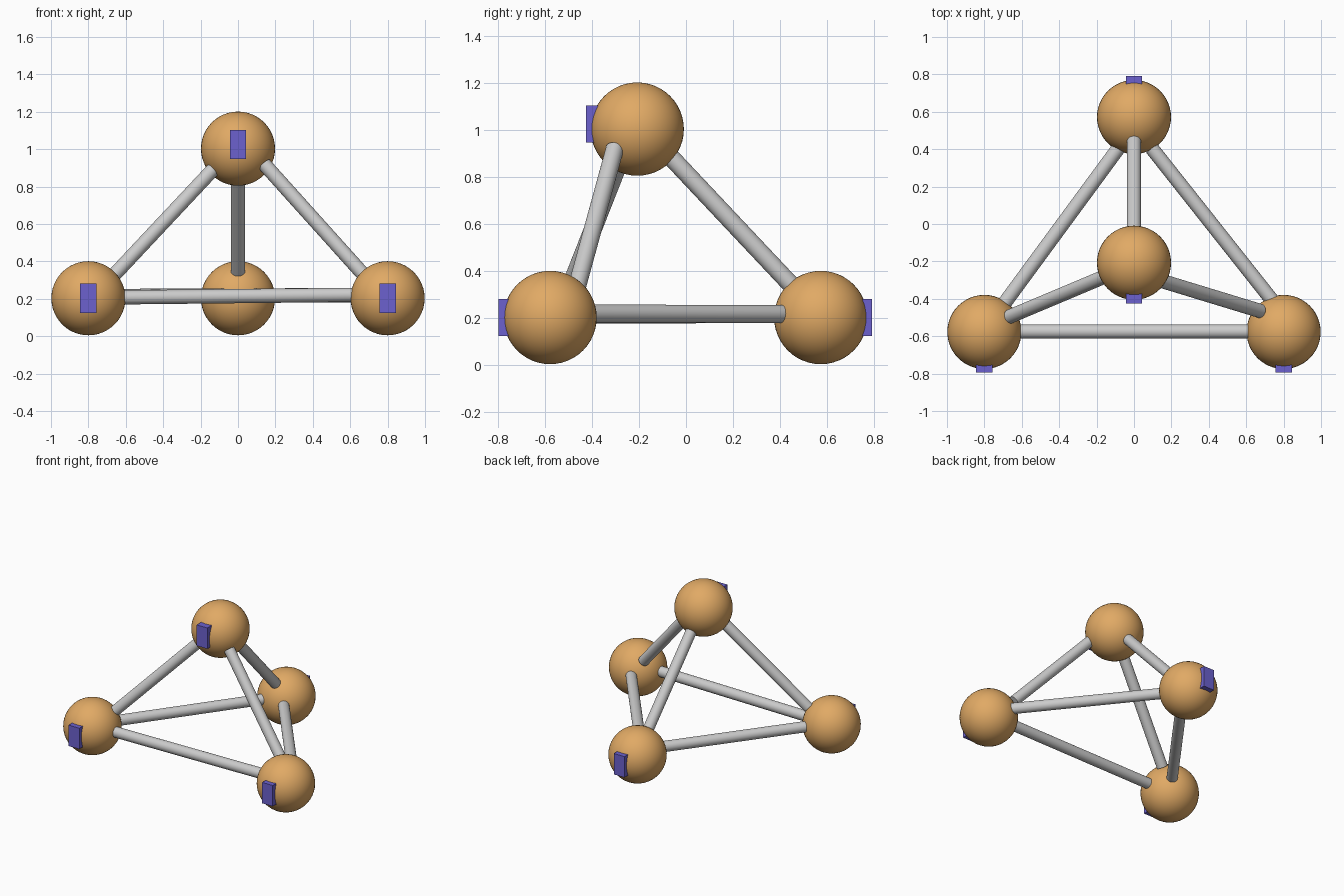
import bpy
from math import radians
from mathutils import Vector

if "Cube" in bpy.data.objects:
    bpy.data.objects.remove(bpy.data.objects["Cube"])

def material(name, color):
    m = bpy.data.materials.new(name)
    m.diffuse_color = color
    m.use_nodes = True
    m.node_tree.nodes["Principled BSDF"].inputs["Base Color"].default_value = m.diffuse_color
    return m

ORANGE = material("orange", (0.75, 0.40, 0.13, 1))
BLUE = material("blue", (0.15, 0.12, 0.62, 1))
BALL_R, ROD_R = 0.198, 0.038

def ball(name, center):
    bpy.ops.mesh.primitive_uv_sphere_add(segments=48, ring_count=24, radius=BALL_R, location=center)
    ob = bpy.context.object
    ob.name = name
    ob.data.materials.append(ORANGE)
    bpy.ops.object.shade_smooth()

def rod(name, start, end):
    a, b = Vector(start), Vector(end)
    d = b - a
    bpy.ops.mesh.primitive_cylinder_add(vertices=32, radius=ROD_R, depth=d.length, location=(a + b) / 2,
                                        rotation=d.to_track_quat('Z', 'Y').to_euler())
    bpy.context.object.name = name
    bpy.ops.object.shade_smooth_by_angle(angle=radians(40))

def tab(name, center, facing):
    # plain raised marker on the outer face of a ball
    x, y, z = center
    bpy.ops.mesh.primitive_cube_add(size=1, location=(x, y + facing * 0.19, z))
    ob = bpy.context.object
    ob.name = name
    ob.scale = (0.088, 0.056, 0.156)
    ob.data.materials.append(BLUE)

# Four balls at the corners of a tetrahedron, each with a marker tab
corners = {
    "front_left": ((-0.80, -0.577, 0.203), -1),
    "front_right": ((0.80, -0.577, 0.203), -1),
    "back": ((0, 0.572, 0.203), 1),
    "top": ((0, -0.207, 1.003), -1),
}
for name, (pos, facing) in corners.items():
    ball(name + "_ball", pos)
    tab(name + "_tab", (pos[0], pos[1], pos[2] + (0.022 if name == "top" else 0)), facing)

# Rods run between ball surfaces
rod("front_rod", (-0.61, -0.575, 0.208), (0.61, -0.575, 0.221))
rod("left_base_rod", (-0.69, -0.42, 0.215), (-0.08, 0.41, 0.218))
rod("right_base_rod", (0.74, -0.41, 0.22), (0.095, 0.405, 0.218))
rod("back_upper_rod", (0, -0.07, 0.89), (0, 0.445, 0.343))
rod("left_upper_rod", (-0.135, -0.272, 0.89), (-0.665, -0.495, 0.325))
rod("right_upper_rod", (0.14, -0.302, 0.92), (0.675, -0.465, 0.325))
